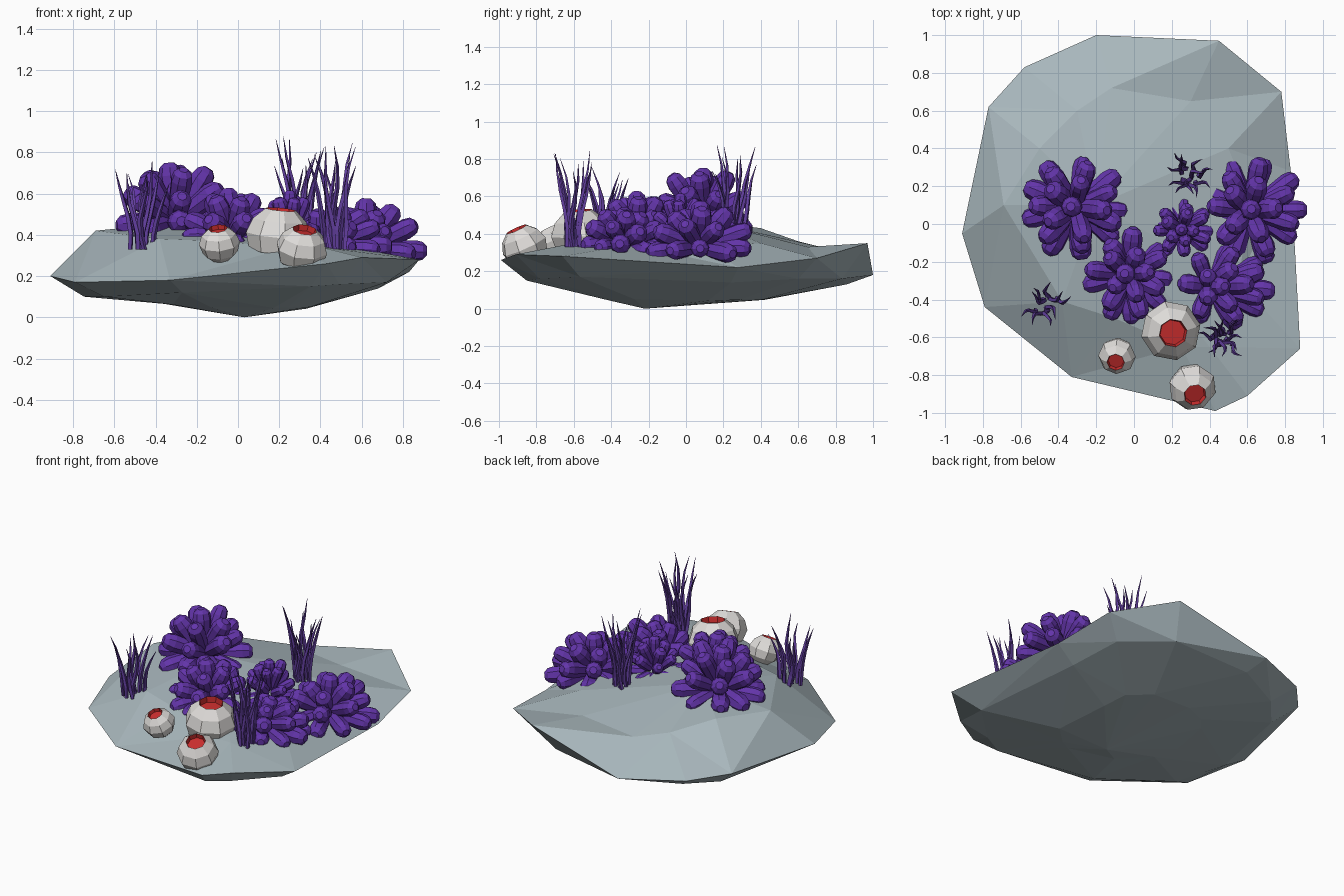
import bpy, bmesh, math, random
from mathutils import Vector

if "Cube" in bpy.data.objects:
    bpy.data.objects.remove(bpy.data.objects["Cube"])

random.seed(4)


def material(name, rgb):
    m = bpy.data.materials.new(name)
    m.diffuse_color = (*rgb, 1)
    m.use_nodes = True
    m.node_tree.nodes["Principled BSDF"].inputs["Base Color"].default_value = m.diffuse_color
    return m


ROCK = material("rock grey", (0.39, 0.47, 0.50))
PURPLE = material("coral purple", (0.125, 0.035, 0.40))
GRASS = material("weed purple", (0.125, 0.05, 0.35))
SHELL = material("shell white", (0.74, 0.72, 0.70))
RED = material("mouth red", (0.58, 0.026, 0.026))


def finish(bm, name, mats):
    bmesh.ops.recalc_face_normals(bm, faces=bm.faces[:])
    me = bpy.data.meshes.new(name)
    bm.to_mesh(me)
    bm.free()
    ob = bpy.data.objects.new(name, me)
    for m in mats:
        me.materials.append(m)
    bpy.context.collection.objects.link(ob)
    return ob


def skin(bm, rings):
    """Join rings of vertices into a closed body; returns face bands."""
    n = len(rings[0])
    bands = [[bm.faces.new((a[i], a[(i + 1) % n], b[(i + 1) % n], b[i])) for i in range(n)]
             for a, b in zip(rings, rings[1:])]
    bm.faces.new(rings[0][::-1])
    bands.append([bm.faces.new(rings[-1])])
    return bands


def tube(bm, path, radii, axis, sides, spin=0.0):
    """Faceted tube along a path, all rings square to one axis."""
    q = axis.to_track_quat('Z', 'Y')
    rings = []
    for p, r in zip(path, radii):
        rings.append([bm.verts.new(p + q @ Vector((r * math.cos(a), r * math.sin(a), 0)))
                      for a in (spin + math.tau * i / sides for i in range(sides))])
    return skin(bm, rings)


# Rock: rim outline, an inner ring on top, two shrunken rings below
rim = [(-.2, 1, .18), (.45, .97, .35), (.78, .7, .27), (.83, .28, .22), (.88, -.66, .28),
       (.6, -.91, .29), (.43, -.99, .26), (-.33, -.81, .18), (-.79, -.44, .17),
       (-.91, -.05, .2), (-.77, .62, .22), (-.58, .83, .2)]
top = [(-.12, .72, .33), (.3, .65, .33), (.5, .4, .35), (.62, .1, .33), (.55, -.3, .34),
       (.4, -.65, .34), (.25, -.65, .34), (-.1, -.5, .37), (-.38, -.41, .38),
       (-.69, .1, .42), (-.5, .4, .43), (-.3, .6, .36)]
low_z = [.13, .16, .16, .14, .17, .16, .15, .12, .10, .10, .10, .11]
low = [(x * .82, y * .86, z) for (x, y, _), z in zip(rim, low_z)]
base = [(x * .4, y * .42, z * .3 + max(0, -x) * .04) for (x, y, _), z in zip(rim, low_z)]
bm = bmesh.new()
rings = [[bm.verts.new(p) for p in ring] for ring in (base, low, rim, top)]
skin(bm, rings)
for ring, tip in ((rings[0], (.03, -.22, 0)), (rings[3], (-.2, .1, .47))):
    cap = next(f for f in bm.faces if len(f.verts) == 12 and ring[0] in f.verts)
    poked = bmesh.ops.poke(bm, faces=[cap])
    poked["verts"][0].co = tip
bmesh.ops.triangulate(bm, faces=bm.faces[:])
finish(bm, "rock", [ROCK])


# Coral clusters: fat, blunt pods fanning out over a dome
def coral(name, centre, size, lean=(0, 0, 0), fat=.056, tiers=((-4, 9), (28, 7), (58, 5), (90, 1))):
    bm = bmesh.new()
    c, lean = Vector(centre), Vector(lean)
    for t, (el, n) in enumerate(tiers):
        for i in range(n):
            az = math.tau * (i + .5 * (t % 2)) / n + random.uniform(-.12, .12)
            e = math.radians(el + random.uniform(-6, 6))
            d = Vector((math.cos(e) * math.cos(az), math.cos(e) * math.sin(az), math.sin(e)))
            v = Vector([a * s for a, s in zip(d, size)]) * random.uniform(.92, 1.03) + lean
            r = fat * random.uniform(.9, 1.08)
            full = v.length
            u = v / full
            steps = (.05, .4 * full, full - 1.1 * r, full - .4 * r, full)
            tube(bm, [c + u * s for s in steps],
                 [r * f for f in (.6, .85, 1, .85, .42)], v, 8, random.random())
    finish(bm, name, [PURPLE])


coral("coral_left", (-.31, .09, .46), (.29, .285, .31))
coral("coral_middle", (-.03, -.265, .38), (.25, .26, .25), fat=.052)
coral("coral_right", (.61, .07, .33), (.285, .29, .25), (.02, .01, -.01))
coral("coral_front_right", (.4, -.33, .34), (.26, .23, .2), (.08, 0, 0), .052)
coral("coral_small", (.25, -.03, .38), (.17, .17, .24), fat=.037)


# Sea grass: wavy tapering blades
def grass(name, centre, height, count):
    bm = bmesh.new()
    for i in range(count):
        a = math.tau * i / count + random.uniform(-.3, .3)
        out = Vector((math.cos(a), math.sin(a), 0))
        side = Vector((-out.y, out.x, 0))
        foot = Vector(centre) + out * random.uniform(.015, .07)
        h = height * random.uniform(.68, 1)
        ph = random.uniform(0, 6)
        path = [foot + out * (.08 * f * f) + side * (.016 * math.sin(ph + 6 * f))
                + Vector((0, 0, h * f)) for f in (0, .2, .4, .6, .8, 1)]
        tube(bm, path, (.012, .014, .013, .011, .007, .001), Vector((0, 0, 1)), 4, a)
    finish(bm, name, [GRASS])


grass("grass_left", (-.465, -.42, .33), .46, 9)
grass("grass_front", (.47, -.6, .33), .52, 12)
grass("grass_back", (.285, .25, .36), .53, 11)


# Barnacles: faceted shells with a sunken red mouth
def barnacle(name, centre, r, axis):
    bm = bmesh.new()
    c, axis = Vector(centre), Vector(axis).normalized()
    prof = ((.45, -.85), (.85, -.5), (1, 0), (.83, .45), (.47, .78), (.42, .55))
    bands = tube(bm, [c + axis * r * z for _, z in prof], [r * p for p, _ in prof], axis, 8, .2)
    for band in bands[4:]:
        for f in band:
            f.material_index = 1
    finish(bm, name, [SHELL, RED])


barnacle("barnacle_large", (.195, -.565, .4), .16, (.1, -.1, 1))
barnacle("barnacle_small", (-.09, -.7, .36), .1, (-.1, -.45, 1))
barnacle("barnacle_front", (.31, -.865, .335), .128, (.15, -.45, 1))
